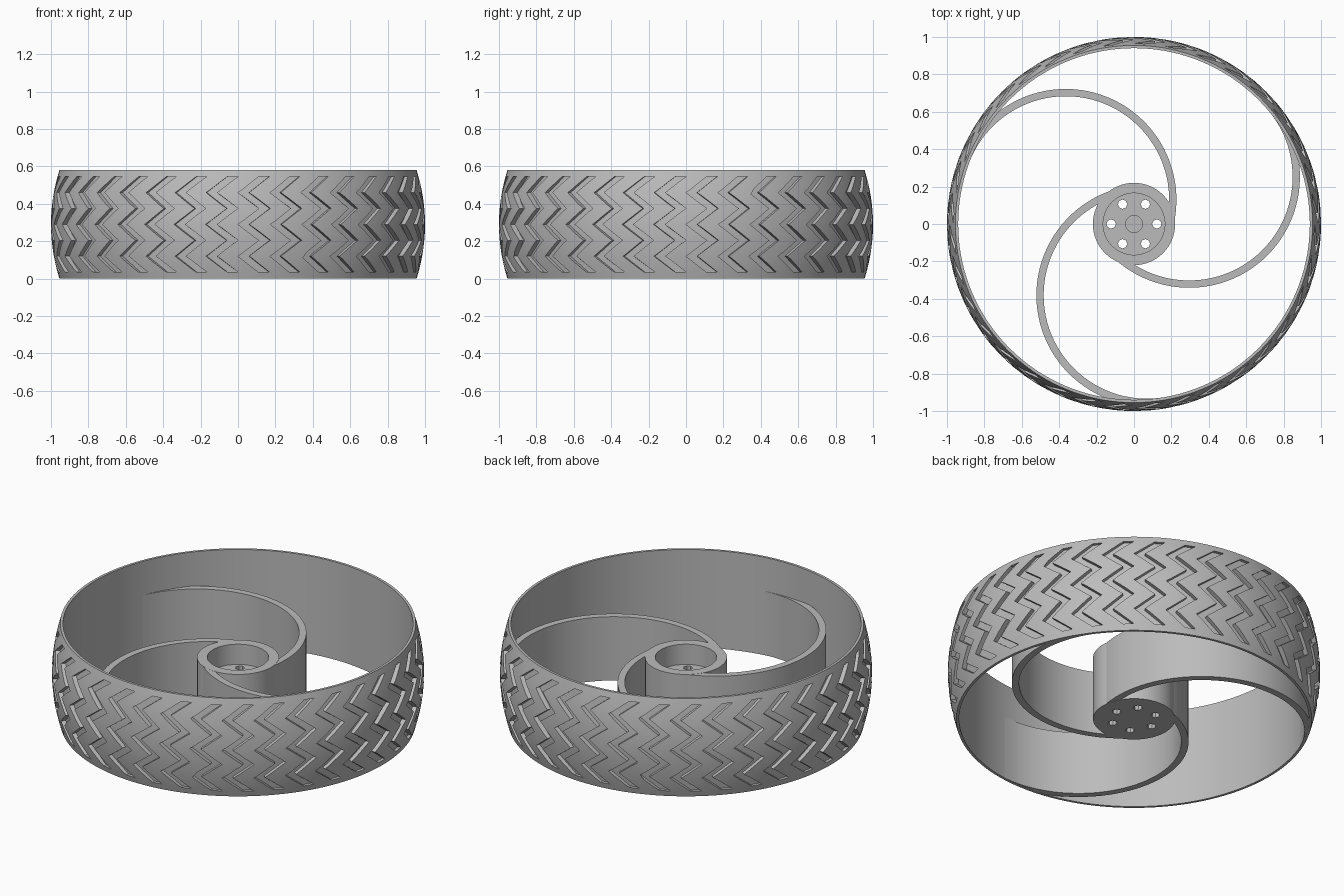
import bpy, bmesh
from math import sin, cos, pi, radians, sqrt

if "Cube" in bpy.data.objects:
    bpy.data.objects.remove(bpy.data.objects["Cube"])

grey = bpy.data.materials.new("plain_grey")
grey.use_nodes = True
COLOUR = (0.5, 0.5, 0.5, 1)
grey.diffuse_color = COLOUR
grey.node_tree.nodes["Principled BSDF"].inputs["Base Color"].default_value = COLOUR

HEIGHT, MID = 0.58, 0.29
HUB_TOP = 0.38


def tread_radius(z):
    """Crowned outer surface: widest at mid height."""
    return 1.0 - 0.045 * ((z - MID) / MID) ** 2


def polar(r, a, z):
    return (r * cos(a), r * sin(a), z)


def finish(name, bm):
    bmesh.ops.recalc_face_normals(bm, faces=bm.faces[:])
    mesh = bpy.data.meshes.new(name)
    bm.to_mesh(mesh)
    bm.free()
    mesh.materials.append(grey)
    obj = bpy.data.objects.new(name, mesh)
    bpy.context.collection.objects.link(obj)
    return obj


def skin(bm, rings, closed):
    """Bridge equal loops of points; cap the ends unless closed."""
    loops = [[bm.verts.new(p) for p in ring] for ring in rings]
    n = len(loops[0])
    pairs = list(zip(loops, loops[1:]))
    if closed:
        pairs.append((loops[-1], loops[0]))
    else:
        bm.faces.new(loops[0])
        bm.faces.new(loops[-1])
    for a, b in pairs:
        for i in range(n):
            j = (i + 1) % n
            bm.faces.new((a[i], a[j], b[j], b[i]))


def lathe(name, profile, sides):
    bm = bmesh.new()
    skin(bm, [[polar(r, 2 * pi * k / sides, z) for r, z in profile]
              for k in range(sides)], True)
    return finish(name, bm)


def smooth(obj):
    bpy.ops.object.select_all(action="DESELECT")
    obj.select_set(True)
    bpy.context.view_layer.objects.active = obj
    bpy.ops.object.shade_smooth_by_angle(angle=radians(25))


def cut(obj, cutter):
    mod = obj.modifiers.new("cut", "BOOLEAN")
    mod.operation = "DIFFERENCE"
    mod.solver = "EXACT"
    mod.object = cutter
    bpy.context.view_layer.objects.active = obj
    bpy.ops.object.modifier_apply(modifier=mod.name)
    bpy.data.objects.remove(cutter)


# Tyre: thin crowned band
levels = [HEIGHT * i / 12 for i in range(13)]
tyre = lathe("tyre", [(0.94, 0)] + [(tread_radius(z), z) for z in levels]
             + [(0.94, HEIGHT)], 144)

# Zigzag tread grooves, six arms each, repeated around the band
bm = bmesh.new()
for k in range(36):
    base = 2 * pi * k / 36
    rings = []
    for i in range(7):
        z = 0.035 + 0.51 * i / 6
        a = base + (0.115 if i % 2 == 0 else 0)
        floor = max(tread_radius(z) - 0.025, 0.947)
        rings.append([polar(r, a + w, z) for r, w in
                      ((floor, 0), (1.1, 0), (1.1, 0.06), (floor, 0.06))])
    skin(bm, rings, False)
groove_cutter = finish("groove_cutter", bm)
groove_cutter.hide_render = True
cut(tyre, groove_cutter)
smooth(tyre)

# Hub: solid cup with a recessed floor and a shallow centre socket
hub = lathe("hub", [(0.001, 0), (0.22, 0), (0.22, HUB_TOP), (0.165, HUB_TOP),
                    (0.165, 0.26), (0.045, 0.26), (0.045, 0.2), (0.001, 0.2)], 64)

# Six bolt holes through the hub floor
bm = bmesh.new()
for k in range(6):
    a = k * pi / 3
    rings = [[(0.122 * cos(a) + 0.025 * cos(t * pi / 4), 0.122 * sin(a)
               + 0.025 * sin(t * pi / 4), z) for t in range(8)] for z in (-0.1, 0.32)]
    skin(bm, rings, False)
hole_cutter = finish("hole_cutter", bm)
hole_cutter.hide_render = True
cut(hub, hole_cutter)
smooth(hub)

# Three curved spokes: arcs leaving the hub and running tangent into the tyre
CX, CY = -0.365, 0.13
for k in range(3):
    turn = 2 * pi * k / 3
    rings = []
    for i in range(49):
        t = radians(-20 + 176 * i / 48)
        ring = []
        for radius, z in ((0.553, 0), (0.592, 0), (0.592, HUB_TOP), (0.553, HUB_TOP)):
            x, y = CX + radius * cos(t), CY + radius * sin(t)
            s = min(1, 0.945 / sqrt(x * x + y * y))
            x, y = x * s, y * s
            ring.append((x * cos(turn) - y * sin(turn),
                         x * sin(turn) + y * cos(turn), z + (0.001 if z == 0 else -0.001)))
        rings.append(ring)
    bm = bmesh.new()
    skin(bm, rings, False)
    smooth(finish(f"spoke_{k + 1}", bm))
